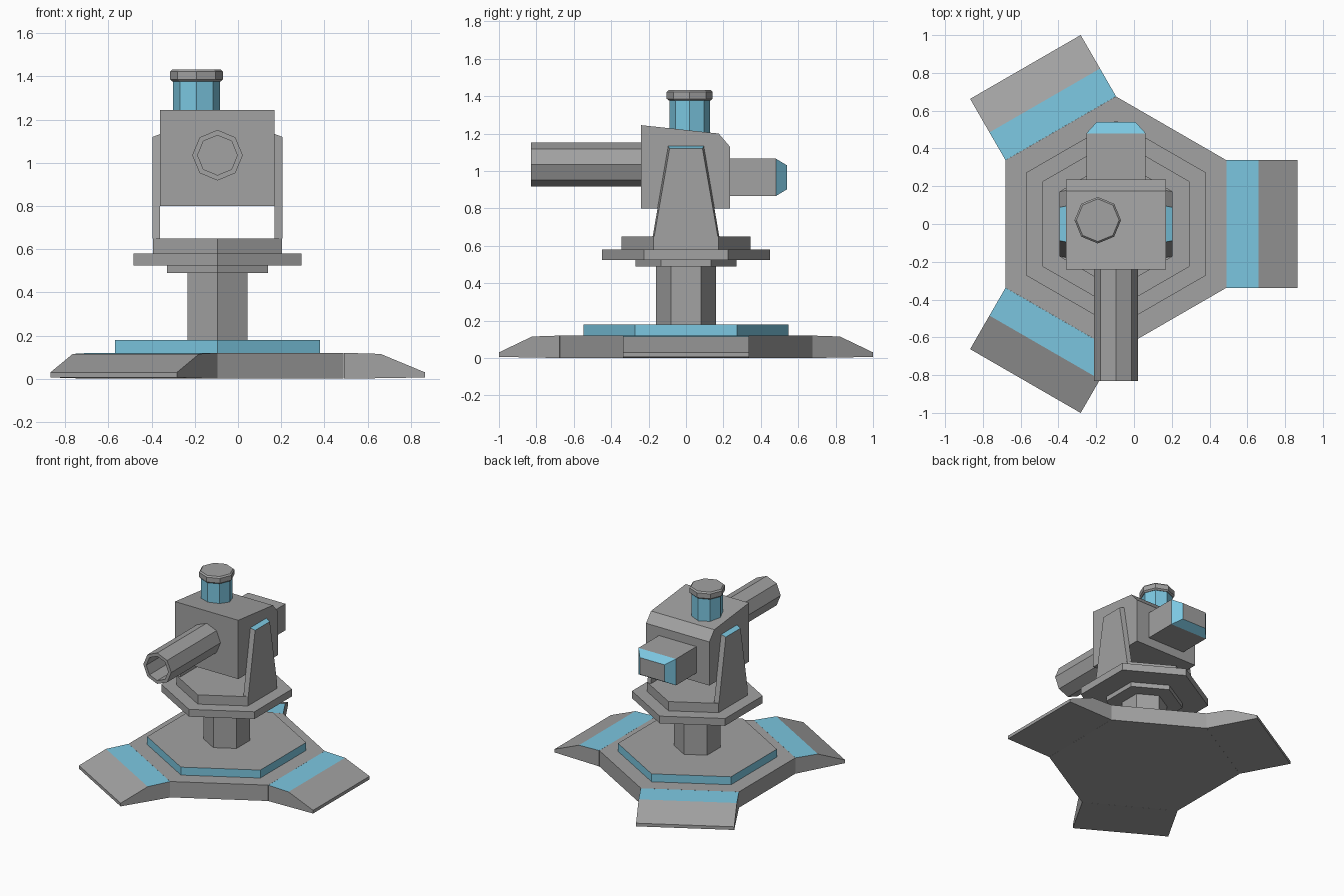
import bpy, bmesh
from math import sin, cos, pi, radians
from mathutils import Matrix, Vector

if "Cube" in bpy.data.objects:
    bpy.data.objects.remove(bpy.data.objects["Cube"])

CX = -0.095  # turret axis


def material(name, rgb):
    m = bpy.data.materials.new(name)
    m.use_nodes = True
    color = (*rgb, 1)
    m.diffuse_color = color
    m.node_tree.nodes["Principled BSDF"].inputs["Base Color"].default_value = color
    return m


GREY = material("grey metal", (0.36, 0.36, 0.36))
BLUE = material("light blue", (0.2, 0.57, 0.75))


def loft(name, rings, matrix=None, blue=None):
    """Skin matching rings, cap both ends; blue(face) picks the accent faces."""
    bm = bmesh.new()
    loops = [[bm.verts.new(p) for p in ring] for ring in rings]
    n = len(loops[0])
    for a, b in zip(loops, loops[1:]):
        for i in range(n):
            j = (i + 1) % n
            bm.faces.new((a[i], a[j], b[j], b[i]))
    bm.faces.new(loops[0][::-1])
    bm.faces.new(loops[-1])
    bmesh.ops.recalc_face_normals(bm, faces=bm.faces)
    if blue:
        for f in bm.faces:
            f.material_index = int(blue(f))
    if matrix:
        bm.transform(matrix)
    mesh = bpy.data.meshes.new(name)
    bm.to_mesh(mesh)
    bm.free()
    mesh.materials.append(GREY)
    mesh.materials.append(BLUE)
    ob = bpy.data.objects.new(name, mesh)
    bpy.context.collection.objects.link(ob)
    return ob


def ngon(n, r, z, start=0):
    return [(r * cos(start + 2 * pi * i / n), r * sin(start + 2 * pi * i / n), z)
            for i in range(n)]


def prism(name, n, steps, center=(CX, 0, 0), start=0, blue=None):
    """Stack of n-sided rings given as (radius, height)."""
    return loft(name, [ngon(n, r, z, start) for r, z in steps],
                Matrix.Translation(center), blue)


def extrude_x(name, profile, x0, x1):
    return loft(name, [[(x, y, z) for y, z in profile] for x in (x0, x1)])


def sides(f):
    return abs(f.normal.z) < 0.5


# Hexagonal base, pedestal and turntable
HEX = pi / 6
prism("base_plate", 6, [(0.675, 0), (0.675, 0.12)], start=HEX)
prism("base_step", 6, [(0.547, 0.12), (0.547, 0.18)], start=HEX, blue=sides)
prism("column", 6, [(0.16, 0.18), (0.16, 0.49)], start=HEX)
prism("turntable_collar", 6, [(0.27, 0.49), (0.27, 0.525)], start=HEX)
prism("turntable_ring", 6, [(0.45, 0.525), (0.45, 0.58)], start=HEX)
prism("turntable_top", 6, [(0.345, 0.58), (0.345, 0.65)], start=HEX)

# Three feet with an accent strip next to the base
foot_profile = [(0.585, 0), (0.585, 0.12), (0.755, 0.115), (0.96, 0.03), (0.96, 0.006)]
for k in range(3):
    loft(f"foot_{k + 1}", [[(r, y, z) for r, z in foot_profile] for y in (-0.338, 0.338)],
         Matrix.Translation((CX, 0, 0)) @ Matrix.Rotation(radians(120 * k), 4, 'Z'),
         lambda f: f.normal.z > 0.95)

# Tapered support arms on both sides of the housing
for name, s in (("left_arm", 1), ("right_arm", -1)):
    def arm_ring(x, bottom, top, z):
        return [(CX + s * x, -bottom, 0.65), (CX + s * x, bottom, 0.65),
                (CX + s * x, top, z), (CX + s * x, -top, z)]
    loft(name, [arm_ring(0.265, 0.178, 0.095, 1.133), arm_ring(0.3, 0.17, 0.088, 1.12)],
         blue=lambda f: f.normal.z > 0.8)

# Housing with a sloping roof
extrude_x("housing", [(-0.24, 0.8), (0.235, 0.8), (0.235, 1.13), (0.175, 1.2), (-0.24, 1.245)],
          CX - 0.265, CX + 0.265)

# Hollow eight-sided barrel pointing forward
forward = Matrix.Translation((CX, 0, 1.035)) @ Matrix.Rotation(pi / 2, 4, 'X')
loft("barrel", [ngon(8, 0.117, 0.235), ngon(8, 0.117, 0.83),
                ngon(8, 0.092, 0.83), ngon(8, 0.092, 0.245)], forward)


# Rear block with chamfered accent edges
def block_ring(y, w, h):
    return [(CX + sx * w, y, 0.966 + sz * h)
            for sx, sz in ((-1, -1), (1, -1), (1, 1), (-1, 1))]


loft("rear_block", [block_ring(0.22, 0.157, 0.1), block_ring(0.48, 0.157, 0.1),
                    block_ring(0.54, 0.103, 0.064)],
     blue=lambda f: 0.1 < f.normal.y < 0.95)

# Roof sight with a bevelled cap
sight = (-0.192, 0.02, 0)
prism("sight_tube", 8, [(0.109, 1.15), (0.109, 1.385)], sight, blue=sides)
prism("sight_cap", 8, [(0.112, 1.376), (0.123, 1.386), (0.123, 1.422), (0.113, 1.432)], sight)
